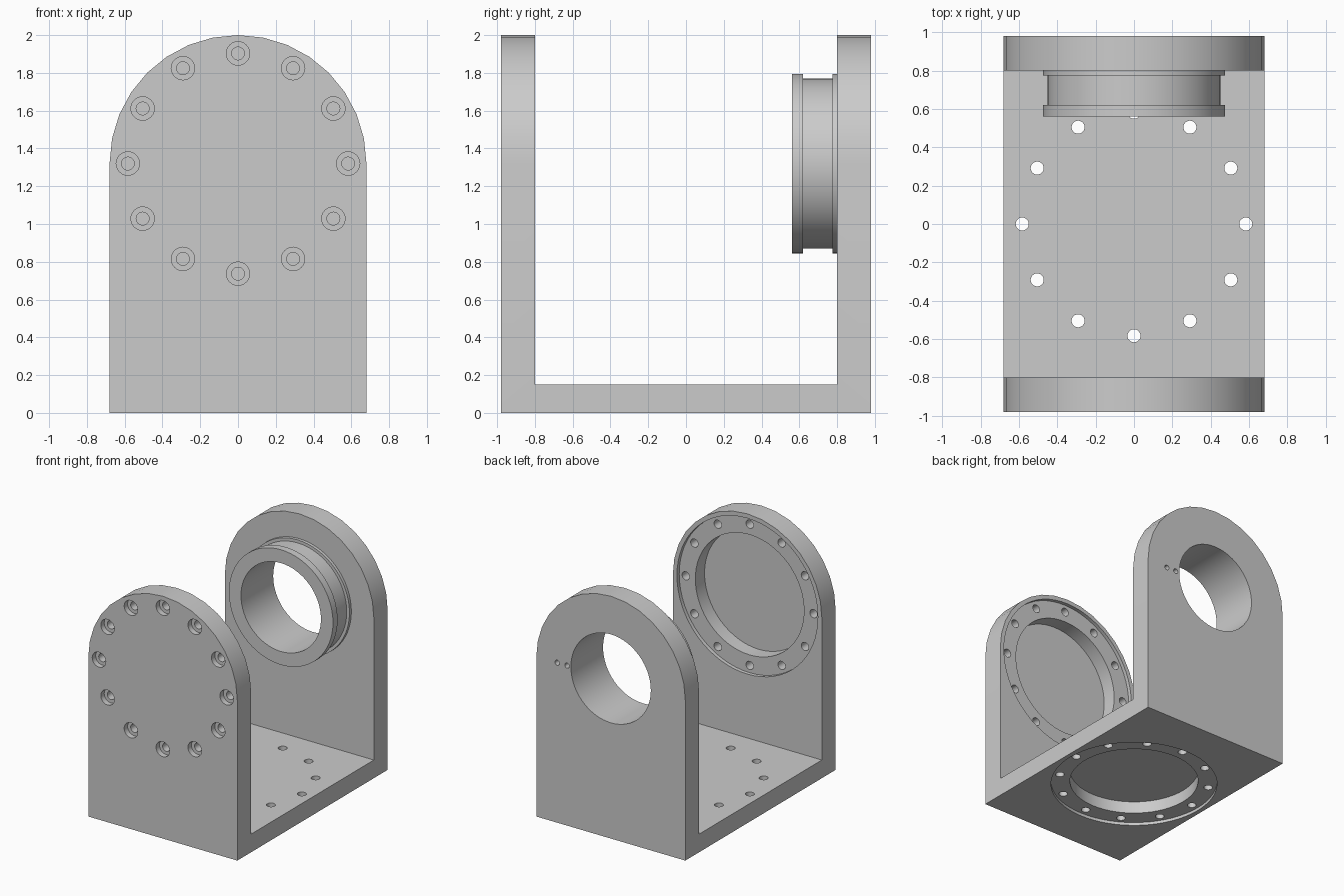
import bpy, bmesh, math
from mathutils import Matrix, Vector

cube = bpy.data.objects.get("Cube")
if cube:
    bpy.data.objects.remove(cube, do_unlink=True)

HALF_W, AXIS_Z = 0.68, 1.32
BOLT_R = 0.583
ALONG_Y = Matrix.Rotation(-math.pi / 2, 4, 'X')   # turns a z axis into +y

grey = bpy.data.materials.new("plain_grey")
grey.use_nodes = True
colour = (0.6, 0.6, 0.6, 1)
grey.diffuse_color = colour
grey.node_tree.nodes["Principled BSDF"].inputs["Base Color"].default_value = colour


def make_object(name, bm):
    bmesh.ops.recalc_face_normals(bm, faces=bm.faces)
    mesh = bpy.data.meshes.new(name)
    bm.to_mesh(mesh)
    bm.free()
    mesh.materials.append(grey)
    obj = bpy.data.objects.new(name, mesh)
    bpy.context.collection.objects.link(obj)
    return obj


def extrude(name, points, direction):
    bm = bmesh.new()
    face = bm.faces.new([bm.verts.new(p) for p in points])
    new = bmesh.ops.extrude_face_region(bm, geom=[face])["geom"]
    bmesh.ops.translate(bm, vec=direction,
                        verts=[v for v in new if isinstance(v, bmesh.types.BMVert)])
    return make_object(name, bm)


def lathe(bm, profile, matrix, segments=64, ring=False):
    """Turn (radius, height) points about z; cap the ends or close into a ring."""
    loops = []
    for r, h in profile:
        loops.append([bm.verts.new(matrix @ Vector((r * math.cos(a), r * math.sin(a), h)))
                      for a in (2 * math.pi * i / segments for i in range(segments))])
    pairs = list(zip(loops, loops[1:]))
    if ring:
        pairs.append((loops[-1], loops[0]))
    else:
        bm.faces.new(loops[0])
        bm.faces.new(loops[-1])
    for a, b in pairs:
        for i in range(segments):
            j = (i + 1) % segments
            bm.faces.new((a[i], a[j], b[j], b[i]))


def bolt_circle():
    for i in range(12):
        a = math.tau * i / 12
        yield BOLT_R * math.cos(a), BOLT_R * math.sin(a)


def smooth(obj):
    bpy.ops.object.select_all(action='DESELECT')
    obj.select_set(True)
    bpy.context.view_layer.objects.active = obj
    bpy.ops.object.shade_smooth_by_angle(angle=math.radians(30))


# U-shaped yoke, later trimmed to the rounded outline
u_half = [(0.98, 0), (0.98, 2.1), (0.80, 2.1), (0.80, 0.15)]
u_shape = u_half + [(-y, z) for y, z in reversed(u_half)]
yoke = extrude("yoke_frame", [(-0.9, y, z) for y, z in u_shape], (1.8, 0, 0))

# Rounded-top outline
outline = [(-HALF_W, -1.2, -0.2), (HALF_W, -1.2, -0.2)]
for i in range(17):
    a = math.pi * i / 16
    outline.append((HALF_W * math.cos(a), -1.2, AXIS_Z + HALF_W * math.sin(a)))
arch = extrude("arch_outline_helper", outline, (0, 2.4, 0))

# Stepped round recesses: inside the front plate and under the base
bm = bmesh.new()
lathe(bm, [(0.496, -0.83), (0.496, -0.70 - 0.13), (0.643, -0.83), (0.643, -0.70)][2:],
      Matrix.Translation((0, 0, AXIS_Z)) @ ALONG_Y)
lathe(bm, [(0.643, -0.1), (0.643, 0.025)], Matrix.Identity(4))
rims = make_object("recess_rim_helper", bm)
bm = bmesh.new()
lathe(bm, [(0.496, -0.95), (0.496, -0.70)], Matrix.Translation((0, 0, AXIS_Z)) @ ALONG_Y)
lathe(bm, [(0.496, -0.1), (0.496, 0.125)], Matrix.Identity(4))
pockets = make_object("recess_pocket_helper", bm)

# Counterbored bolt holes, base holes, main bore and two pin holes
bm = bmesh.new()
for u, v in bolt_circle():
    lathe(bm, [(0.062, -1.1), (0.062, -0.935), (0.034, -0.935), (0.034, -0.7)],
          Matrix.Translation((u, 0, AXIS_Z + v)) @ ALONG_Y, 24)
    lathe(bm, [(0.034, -0.1), (0.034, 0.25)], Matrix.Translation((u, v, 0)), 24)
lathe(bm, [(0.365, 0.7), (0.365, 1.1)], Matrix.Translation((0, 0, AXIS_Z)) @ ALONG_Y)
for x in (0.40, 0.49):
    lathe(bm, [(0.021, 0.87), (0.021, 1.1)],
          Matrix.Translation((x, 0, AXIS_Z)) @ ALONG_Y, 16)
holes = make_object("hole_helper", bm)

# Trim and cut the yoke, then bake the result
helpers = [arch, rims, pockets, holes]
for helper in helpers:
    helper.hide_render = True
    mod = yoke.modifiers.new(helper.name, 'BOOLEAN')
    mod.operation = 'INTERSECT' if helper is arch else 'DIFFERENCE'
    mod.solver = 'EXACT'
    mod.object = helper
bpy.context.view_layer.update()
depsgraph = bpy.context.evaluated_depsgraph_get()
baked = bpy.data.meshes.new_from_object(yoke.evaluated_get(depsgraph))
yoke.modifiers.clear()
yoke.data = baked
baked.materials.clear()
baked.materials.append(grey)
for poly in baked.polygons:
    poly.material_index = 0
for helper in helpers:
    bpy.data.objects.remove(helper, do_unlink=True)
smooth(yoke)

# Flanged bearing hub on the inside of the back plate
bm = bmesh.new()
lathe(bm, [(0.365, 0.80), (0.475, 0.80), (0.475, 0.775), (0.45, 0.775),
           (0.45, 0.62), (0.475, 0.62), (0.475, 0.56), (0.365, 0.56)],
      Matrix.Translation((0, 0, AXIS_Z)) @ ALONG_Y, ring=True)
smooth(make_object("bearing_hub", bm))
